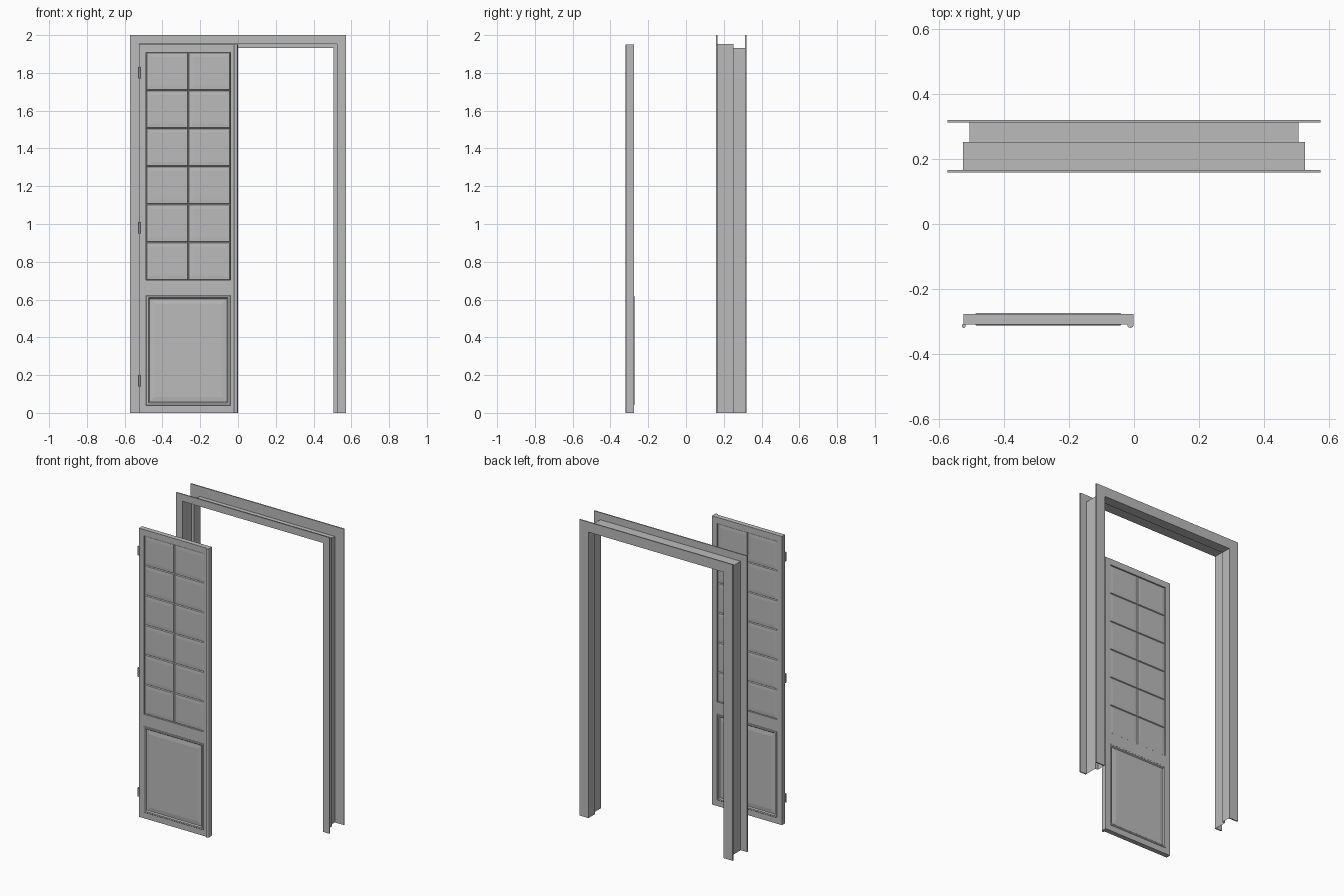
import bpy, bmesh

cube = bpy.data.objects.get("Cube")
if cube:
    bpy.data.objects.remove(cube, do_unlink=True)

grey = bpy.data.materials.new("plain grey")
grey.use_nodes = True
colour = (0.5, 0.5, 0.5, 1)
grey.diffuse_color = colour
grey.node_tree.nodes["Principled BSDF"].inputs["Base Color"].default_value = colour

DOOR_Y = -0.2925
HALF = 0.0165


def make(name, bm):
    mesh = bpy.data.meshes.new(name)
    bm.to_mesh(mesh)
    bm.free()
    mesh.materials.append(grey)
    ob = bpy.data.objects.new(name, mesh)
    bpy.context.collection.objects.link(ob)
    return ob


def add_box(bm, x0, x1, y0, y1, z0, z1):
    for v in bmesh.ops.create_cube(bm, size=1)["verts"]:
        v.co = ((x0 + x1) / 2 + v.co.x * (x1 - x0),
                (y0 + y1) / 2 + v.co.y * (y1 - y0),
                (z0 + z1) / 2 + v.co.z * (z1 - z0))


def portal(name, profile, closed):
    """Sweep (half width, y) points up one side, across the top and down."""
    bm = bmesh.new()
    rows = []
    for w, y in profile:
        top = w + 1.427
        rows.append([bm.verts.new(p) for p in
                     ((-w, y, 0), (-w, y, top), (w, y, top), (w, y, 0))])
    pairs = list(zip(rows, rows[1:]))
    if closed:
        pairs.append((rows[-1], rows[0]))
        for end in (0, 3):
            bm.faces.new([r[end] for r in rows])
    for a, b in pairs:
        for i in range(3):
            bm.faces.new((a[i], a[i + 1], b[i + 1], b[i]))
    bmesh.ops.recalc_face_normals(bm, faces=bm.faces)
    return make(name, bm)


def add_panel(bm, x0, x1, z0, z1, rings):
    """Stack rectangular (inset, depth) rings on the front and the back."""
    for side in (-1, 1):
        last = None
        for inset, depth in rings:
            y = DOOR_Y + side * depth
            a, b, c, d = x0 + inset, x1 - inset, z0 + inset, z1 - inset
            ring = [bm.verts.new(p) for p in
                    ((a, y, c), (b, y, c), (b, y, d), (a, y, d))]
            if last:
                for i in range(4):
                    j = (i + 1) % 4
                    bm.faces.new((last[i], last[j], ring[j], ring[i]))
            last = ring
        bm.faces.new(last)
    bmesh.ops.remove_doubles(bm, verts=bm.verts, dist=1e-6)
    bmesh.ops.recalc_face_normals(bm, faces=bm.faces)


def add_rod(bm, x, y, radius, z0, z1):
    for v in bmesh.ops.create_cone(bm, cap_ends=True, segments=16, radius1=radius,
                                   radius2=radius, depth=z1 - z0)["verts"]:
        v.co.x += x
        v.co.y += y
        v.co.z += (z0 + z1) / 2


def smooth(ob):
    bpy.ops.object.select_all(action='DESELECT')
    ob.select_set(True)
    bpy.context.view_layer.objects.active = ob
    bpy.ops.object.shade_smooth_by_angle(angle=0.6)


# Doorway: stepped lining with a flat casing on each side
portal("frame_lining", [(0.525, 0.165), (0.525, 0.252), (0.505, 0.252), (0.505, 0.316)], False)
for name, inner, y in (("front_casing", 0.525, 0.158), ("back_casing", 0.505, 0.312)):
    portal(name, [(inner, y), (0.573, y), (0.573, y + 0.008), (inner, y + 0.008)], True)

# Door leaf with two openings
left, right = -0.487, -0.04
upper = (0.703, 1.908)
lower = (0.04, 0.622)
bm = bmesh.new()
add_box(bm, -0.524, -0.001, DOOR_Y - HALF, DOOR_Y + HALF, 0, 1.95)
leaf = make("door_leaf", bm)
bm = bmesh.new()
for z0, z1 in (upper, lower):
    add_box(bm, left, right, DOOR_Y - 0.1, DOOR_Y + 0.1, z0, z1)
cutter = make("opening_cutter", bm)
cutter.hide_render = True
cut = leaf.modifiers.new("openings", 'BOOLEAN')
cut.operation = 'DIFFERENCE'
cut.solver = 'EXACT'
cut.object = cutter
bpy.context.view_layer.objects.active = leaf
bpy.ops.object.modifier_apply(modifier=cut.name)
bpy.data.objects.remove(cutter, do_unlink=True)

# Upper panes, two across and six high, with bevelled borders
bm = bmesh.new()
pane_w = (right - left) / 2
pane_h = (upper[1] - upper[0]) / 6
for col in range(2):
    for row in range(6):
        x, z = left + col * pane_w, upper[0] + row * pane_h
        add_panel(bm, x, x + pane_w, z, z + pane_h,
                  [(0, 0.005), (0.004, 0.0115), (0.025, 0.013)])
make("upper_panes", bm)

# Lower raised panel with its moulding
bm = bmesh.new()
add_panel(bm, left, right, *lower,
          [(0, 0), (0, 0.0165), (0.003, 0.0195), (0.012, 0.0195),
           (0.018, 0.012), (0.045, 0.0155)])
make("lower_panel", bm)

# Closing bead and hinges
bm = bmesh.new()
add_rod(bm, -0.011, DOOR_Y - HALF, 0.01, 0, 1.95)
smooth(make("closing_bead", bm))
bm = bmesh.new()
for z in (0.17, 0.98, 1.8):
    add_rod(bm, -0.523, -0.313, 0.006, z - 0.03, z + 0.03)
smooth(make("hinges", bm))
